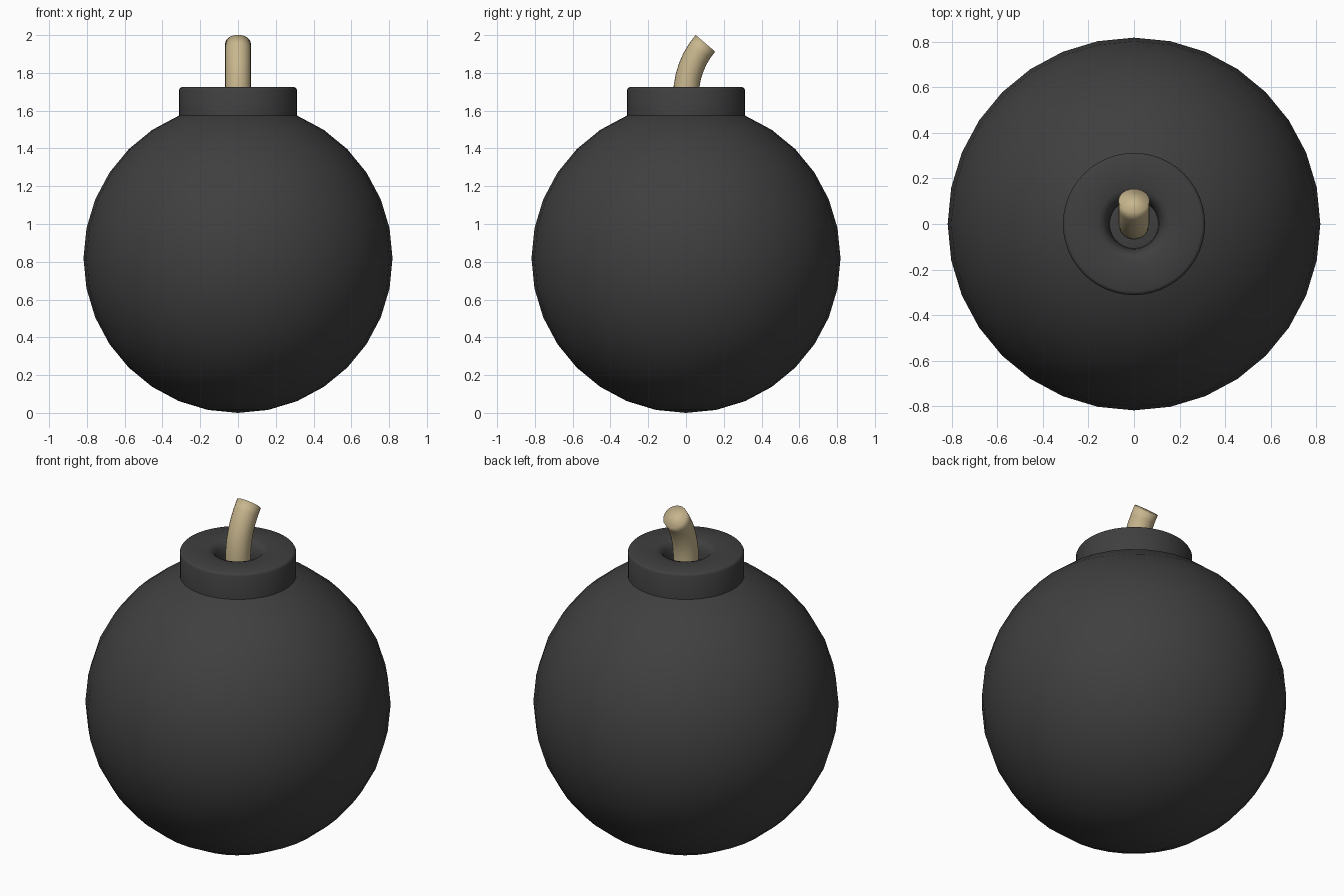
import bpy, bmesh
from math import sin, cos, pi, radians
from mathutils import Vector, Matrix

cube = bpy.data.objects.get("Cube")
if cube:
    bpy.data.objects.remove(cube, do_unlink=True)


def material(name, color):
    m = bpy.data.materials.new(name)
    m.use_nodes = True
    m.diffuse_color = color
    m.node_tree.nodes["Principled BSDF"].inputs["Base Color"].default_value = color
    return m


def add_object(name, bm, mat, angle=None):
    bmesh.ops.recalc_face_normals(bm, faces=bm.faces)
    for f in bm.faces:
        f.smooth = True
    mesh = bpy.data.meshes.new(name)
    bm.to_mesh(mesh)
    bm.free()
    mesh.materials.append(mat)
    obj = bpy.data.objects.new(name, mesh)
    bpy.context.collection.objects.link(obj)
    if angle:
        bpy.ops.object.select_all(action='DESELECT')
        obj.select_set(True)
        bpy.context.view_layer.objects.active = obj
        bpy.ops.object.shade_smooth_by_angle(angle=radians(angle))
    return obj


def skin(bm, rings, closed=False):
    """Bridge consecutive vertex rings with quads."""
    n = len(rings[0])
    pairs = list(zip(rings, rings[1:]))
    if closed:
        pairs.append((rings[-1], rings[0]))
    for a, b in pairs:
        for i in range(n):
            j = (i + 1) % n
            bm.faces.new((a[i], a[j], b[j], b[i]))


def ring(bm, radius, sides, matrix):
    return [bm.verts.new(matrix @ Vector((radius * cos(2 * pi * i / sides),
                                          radius * sin(2 * pi * i / sides), 0)))
            for i in range(sides)]


iron = material("dark iron", (0.05, 0.05, 0.05, 1))
cord = material("tan cord", (0.58, 0.47, 0.27, 1))

# Round body
R = 0.818
bm = bmesh.new()
bmesh.ops.create_uvsphere(bm, u_segments=32, v_segments=16, radius=R,
                          matrix=Matrix.Translation((0, 0, R)))
add_object("body", bm, iron)

# Collar with a rounded socket, revolved from its profile
profile = [(0.312, 1.53), (0.312, 1.71), (0.307, 1.72), (0.297, 1.725),
           (0.16, 1.725), (0.137, 1.717), (0.12, 1.695), (0.11, 1.66), (0.105, 1.6)]
bm = bmesh.new()
skin(bm, [ring(bm, r, 48, Matrix.Translation((0, 0, z))) for r, z in profile], closed=True)
add_object("collar", bm, iron, 40)

# Fuse: straight root, then an arc leaning to the back
bend, tilt, start, steps = 0.427, radians(40.6), 1.679, 6
bm = bmesh.new()
rings = [ring(bm, 0.068, 24, Matrix.Translation((0, 0, 1.6)))]
for k in range(steps + 1):
    a = tilt * k / steps
    place = Matrix.Translation((0, bend * (1 - cos(a)), start + bend * sin(a)))
    rings.append(ring(bm, 0.068, 24, place @ Matrix.Rotation(-a, 4, 'X')))
skin(bm, rings)
bm.faces.new(rings[0])
bm.faces.new(rings[-1])
add_object("fuse", bm, cord)
